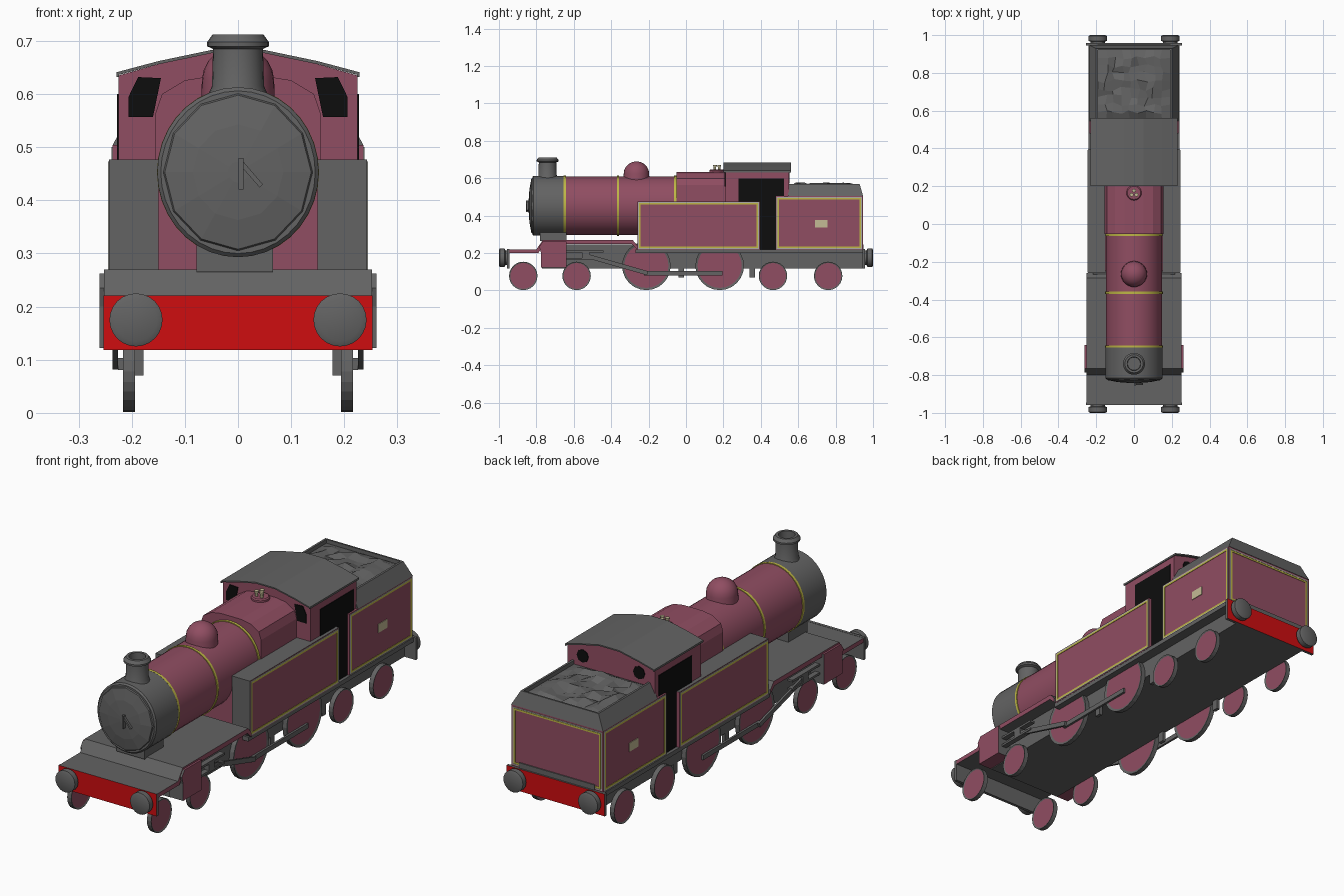
import bpy, bmesh, math, random
from mathutils import Matrix, Vector

if "Cube" in bpy.data.objects:
    bpy.data.objects.remove(bpy.data.objects["Cube"])

random.seed(4)


def material(name, rgb):
    m = bpy.data.materials.new(name)
    m.diffuse_color = (*rgb, 1)
    m.use_nodes = True
    m.node_tree.nodes["Principled BSDF"].inputs["Base Color"].default_value = m.diffuse_color
    return m


MAROON = material("maroon", (0.28, 0.075, 0.122))
GREY = material("grey", (0.125, 0.125, 0.125))
RED = material("red", (0.62, 0.004, 0.005))
YELLOW = material("yellow", (0.52, 0.47, 0.06))
CREAM = material("cream", (0.55, 0.5, 0.3))
BLACK = material("black", (0.004, 0.004, 0.004))
PALE = material("pale_line", (0.42, 0.42, 0.38))


def finish(name, bm, mats, rule=None, smooth=False):
    bmesh.ops.recalc_face_normals(bm, faces=bm.faces)
    me = bpy.data.meshes.new(name)
    if rule:
        for f in bm.faces:
            f.material_index = rule(f)
    bm.to_mesh(me)
    bm.free()
    for m in mats:
        me.materials.append(m)
    ob = bpy.data.objects.new(name, me)
    bpy.context.collection.objects.link(ob)
    if smooth:
        bpy.ops.object.select_all(action='DESELECT')
        bpy.context.view_layer.objects.active = ob
        ob.select_set(True)
        bpy.ops.object.shade_smooth_by_angle(angle=math.radians(32))
    return ob


def boxes(name, spans, mats, rule=None):
    """Each span is x0, x1, y0, y1, z0, z1."""
    bm = bmesh.new()
    for x0, x1, y0, y1, z0, z1 in spans:
        mat = Matrix.Translation(((x0 + x1) / 2, (y0 + y1) / 2, (z0 + z1) / 2)) @ \
            Matrix.Diagonal((abs(x1 - x0), y1 - y0, z1 - z0, 1))
        bmesh.ops.create_cube(bm, size=1, matrix=mat)
    return finish(name, bm, mats, rule)


def prism(name, pts, axis, a, b, mats, rule=None):
    """Extrude an outline along x (points are y, z) or y (points are x, z)."""
    bm = bmesh.new()
    put = (lambda p, t: (t, p[0], p[1])) if axis == 'x' else (lambda p, t: (p[0], t, p[1]))
    f = bm.faces.new([bm.verts.new(put(p, a)) for p in pts])
    r = bmesh.ops.extrude_face_region(bm, geom=[f])
    d = Vector((b - a, 0, 0)) if axis == 'x' else Vector((0, b - a, 0))
    bmesh.ops.translate(bm, vec=d, verts=[v for v in r['geom'] if isinstance(v, bmesh.types.BMVert)])
    return finish(name, bm, mats, rule)


def lathe(name, prof, axis, centre, mats, segs=32, squash=1.0, smooth=True):
    """Spin (radius, position) pairs about the y or z axis, closing both ends."""
    bm = bmesh.new()
    rings = []
    for r, h in prof:
        ring = []
        for i in range(segs):
            t = 2 * math.pi * i / segs
            u, v = r * math.cos(t) * squash, r * math.sin(t)
            co = (centre[0] + u, h, centre[1] + v) if axis == 'y' else (centre[0] + u, centre[1] + v, h)
            ring.append(bm.verts.new(co))
        rings.append(ring)
    for A, B in zip(rings, rings[1:]):
        for i in range(segs):
            j = (i + 1) % segs
            bm.faces.new((A[i], A[j], B[j], B[i]))
    bm.faces.new(rings[0])
    bm.faces.new(rings[-1])
    return finish(name, bm, mats, None, smooth)


def bar(name, p, q, width, x0, x1):
    """Flat bar between two (y, z) points."""
    n = Vector((p[1] - q[1], q[0] - p[0])).normalized() * width / 2
    p, q = Vector(p), Vector(q)
    return prism(name, [p + n, q + n, q - n, p - n], 'x', x0, x1, [GREY])


def mirrored(half):
    return half + [(-x, z) for x, z in reversed(half) if x]


def wheel(name, s, y, r):
    bm = bmesh.new()
    m = Matrix.Translation((s * 0.205, y, r + 0.002)) @ Matrix.Rotation(math.pi / 2, 4, 'Y')
    bmesh.ops.create_cone(bm, cap_ends=True, segments=24, radius1=r, radius2=r, depth=0.022, matrix=m)
    caps = [f for f in bm.faces if len(f.verts) > 4]
    bmesh.ops.inset_individual(bm, faces=caps, thickness=r * 0.09, depth=-0.003)
    finish(name, bm, [GREY, MAROON], lambda f: int(len(f.verts) > 4))


def side_lining(name, s, x, y0, y1, z0, z1):
    """Pale outer line with a yellow line inside it."""
    for k, (inset, w, mat) in enumerate(((0.004, 0.005, PALE), (0.009, 0.008, YELLOW))):
        a, b, c, d = y0 + inset, y1 - inset, z0 + inset, z1 - inset
        X = (s * x, s * (x + 0.002))
        boxes(f"{name}_{k}", [(*X, a, b, c, c + w), (*X, a, b, d - w, d),
                              (*X, a, a + w, c + w, d - w), (*X, b - w, b, c + w, d - w)], [mat])


# Frames and running plate
boxes("main_frame", [(-0.194, 0.194, -0.77, 0.95, 0.118, 0.245)], [GREY])
boxes("rear_running_plate", [(-0.242, 0.242, -0.27, 0.955, 0.2, 0.22)], [GREY])
side_maroon = lambda f: int(abs(f.normal.x) > 0.9)
prism("front_running_plate", [(-0.95, 0.22), (-0.8, 0.22), (-0.765, 0.27), (-0.285, 0.27), (-0.26, 0.24),
                              (-0.26, 0.22), (-0.29, 0.248), (-0.755, 0.248), (-0.79, 0.2), (-0.95, 0.2)],
      'x', -0.252, 0.252, [GREY, MAROON], side_maroon)

# Buffer beams and buffers
for end, s in (("front", -1), ("rear", 1)):
    y0, y1 = sorted((s * 0.944, s * 0.958))
    boxes(end + "_buffer_beam", [(-0.253, 0.253, y0, y1, 0.118, 0.221)], [GREY, RED],
          lambda f: int(f.normal.y * s > 0.9))
    for side in (-1, 1):
        lathe(f"{end}_buffer", [(0.038, s * 0.955), (0.038, s * 0.965), (0.05, s * 0.97), (0.05, s * 0.995),
                                (0.04, s)], 'y', (side * 0.192, 0.175), [GREY], 24)

# Boiler, smokebox and bands
C, SQ = (0, 0.453), 0.95
lathe("boiler", [(0.157, -0.66), (0.157, 0)], 'y', C, [MAROON], 36, SQ)
lathe("smokebox", [(0.153, -0.822), (0.16, -0.815), (0.16, -0.65)], 'y', C, [GREY], 36, SQ)
lathe("smokebox_door", [(0.02, -0.842), (0.09, -0.837), (0.145, -0.827), (0.152, -0.815)], 'y', C,
      [GREY], 12, SQ, False)
for y in (-0.648, -0.364, -0.058):
    lathe("boiler_band", [(0.1605, y - 0.006), (0.1605, y + 0.006)], 'y', C, [YELLOW], 36, SQ)
boxes("smokebox_saddle", [(-0.078, 0.066, -0.78, -0.64, 0.265, 0.32)], [GREY])
boxes("door_handle", [(0.001, 0.01, -0.855, -0.838, 0.42, 0.48)], [GREY])
prism("door_lever", [(0.004, 0.478), (0.01, 0.473), (0.047, 0.43), (0.041, 0.424), (0.004, 0.466)],
      'y', -0.852, -0.842, [GREY])

# Chimney, dome and safety valves
lathe("chimney", [(0.06, 0.59), (0.049, 0.615), (0.047, 0.685), (0.058, 0.69), (0.058, 0.698), (0.048, 0.712),
                  (0.036, 0.712), (0.034, 0.66)], 'z', (0, -0.74), [GREY], 24)
lathe("dome", [(0.07, 0.57), (0.068, 0.625)] +
      [(0.068 * math.cos(t), 0.625 + 0.065 * math.sin(t)) for t in (0.3, 0.6, 0.9, 1.2, 1.45)],
      'z', (0, -0.265), [MAROON], 28)
lathe("valve_base", [(0.04, 0.62), (0.04, 0.642), (0.035, 0.647)], 'z', (0, 0.165), [MAROON], 20)
for x, y in ((-0.013, 0.155), (0.013, 0.155), (0, 0.177)):
    lathe("safety_valve", [(0.007, 0.64), (0.007, 0.66), (0.01, 0.665), (0.01, 0.672)], 'z', (x, y), [CREAM], 10)

# Firebox
prism("firebox", mirrored([(0.155, 0.22), (0.155, 0.565), (0.143, 0.6), (0.1, 0.626), (0.05, 0.634)]),
      'y', -0.052, 0.22, [MAROON])
boxes("boiler_cladding", [(-0.153, 0.153, -0.25, -0.05, 0.24, 0.44)], [MAROON])

# Cab with roof, windows and doorways
roof_line = [(0.225, 0.635), (0.15, 0.656), (0.05, 0.677)]
prism("cab", mirrored([(0.225, 0.22)] + roof_line), 'y', 0.21, 0.55, [MAROON])
under = [(0.229, 0.635)] + roof_line[1:]
prism("cab_roof", mirrored(under) + [(x, z + 0.006) for x, z in reversed(mirrored(under))],
      'y', 0.2, 0.562, [GREY])
boxes("roof_eaves", [(s * 0.224, s * 0.229, 0.2, 0.562, 0.632, 0.64) for s in (-1, 1)], [GREY])
for s in (-1, 1):
    prism("front_window", [(s * x, z) for x, z in ((0.145, 0.63), (0.188, 0.632), (0.206, 0.595),
                                                   (0.206, 0.557), (0.16, 0.557))], 'y', 0.206, 0.211, [BLACK])
    lathe("rear_window", [(0.03, 0.549), (0.03, 0.554)], 'y', (s * 0.145, 0.602), [BLACK], 8)
    boxes("cab_opening", [(s * 0.22, s * 0.228, 0.28, 0.525, 0.46, 0.6),
                          (s * 0.22, s * 0.228, 0.39, 0.485, 0.22, 0.47)], [BLACK])

# Side tanks
    tx = sorted((s * 0.15, s * 0.243))
    boxes("side_tank", [(*tx, -0.26, 0.395, 0.218, 0.477)], [GREY, MAROON],
          lambda f: int(abs(f.normal.x) > 0.9 or f.normal.y > 0.9))
    side_lining("tank_lining", s, 0.243, -0.26, 0.395, 0.218, 0.477)
    side_lining("bunker_lining", s, 0.236, 0.48, 0.945, 0.218, 0.504)
    boxes("number_plate", [(s * 0.236, s * 0.239, 0.69, 0.757, 0.337, 0.377)], [CREAM])

# Coal bunker with sloping coping
boxes("bunker", [(-0.236, 0.236, 0.48, 0.945, 0.218, 0.504)], [MAROON])
for k, (i, w, mat) in enumerate(((0.006, 0.005, PALE), (0.012, 0.008, YELLOW))):
    X, a, b, Y = 0.236 - i, 0.22 + i, 0.502 - i, (0.945, 0.947)
    boxes(f"bunker_rear_lining_{k}", [(-X, X, *Y, a, a + w), (-X, X, *Y, b - w, b),
                                      (-X, w - X, *Y, a + w, b - w), (X - w, X, *Y, a + w, b - w)], [mat])
bm = bmesh.new()
loops = [[bm.verts.new(p) for p in ((-x, 0.545, z), (x, 0.545, z), (x, y, z), (-x, y, z))]
         for x, y, z in ((0.236, 0.947, 0.504), (0.2, 0.928, 0.57), (0.19, 0.92, 0.57), (0.19, 0.92, 0.53))]
for A, B in zip(loops, loops[1:]):
    for i in range(4):
        bm.faces.new((A[i], A[(i + 1) % 4], B[(i + 1) % 4], B[i]))
bm.faces.new(loops[-1])
bm.faces.new(loops[0])
bmesh.ops.remove_doubles(bm, verts=bm.verts, dist=0.0001)
finish("bunker_coping", bm, [GREY])

# Lumpy coal
bm = bmesh.new()
bmesh.ops.create_grid(bm, x_segments=9, y_segments=9, size=1)
for v in bm.verts:
    edge = max(abs(v.co.x), abs(v.co.y)) > 0.95
    j = 0 if edge else 0.012
    v.co = (v.co.x * 0.19 + random.uniform(-j, j), 0.735 + v.co.y * 0.185 + random.uniform(-j, j),
            0.552 if edge else random.uniform(0.553, 0.58))
finish("coal", bm, [GREY])

# Wheels, cylinders and motion on both sides
for s in (-1, 1):
    for y in (-0.87, -0.585, 0.465, 0.76):
        wheel("small_wheel", s, y, 0.076)
    for y in (-0.212, 0.18):
        wheel("driving_wheel", s, y, 0.13)
    prism("cylinder", [(-0.775, 0.122), (-0.64, 0.122), (-0.64, 0.262), (-0.765, 0.262), (-0.785, 0.235),
                       (-0.775, 0.2)], 'x', s * 0.19, s * 0.261, [MAROON, GREY],
          lambda f: int(abs(f.normal.y) > 0.7))
    bar("coupling_rod", (-0.225, 0.092), (0.195, 0.092), 0.022, s * 0.216, s * 0.226)
    bar("connecting_rod", (-0.53, 0.185), (-0.205, 0.092), 0.022, s * 0.226, s * 0.236)
    for z in (0.168, 0.208):
        bar("slide_bar", (-0.65, z), (-0.44, z), 0.01, s * 0.215, s * 0.24)
    boxes("crosshead", [(*sorted((s * 0.214, s * 0.24)), -0.555, -0.515, 0.17, 0.206)], [GREY])
    boxes("brake_hanger", [(*sorted((s * 0.178, s * 0.194)), y, y + 0.03, 0.07, 0.12)
                           for y in (-0.04, 0.34)], [GREY])
